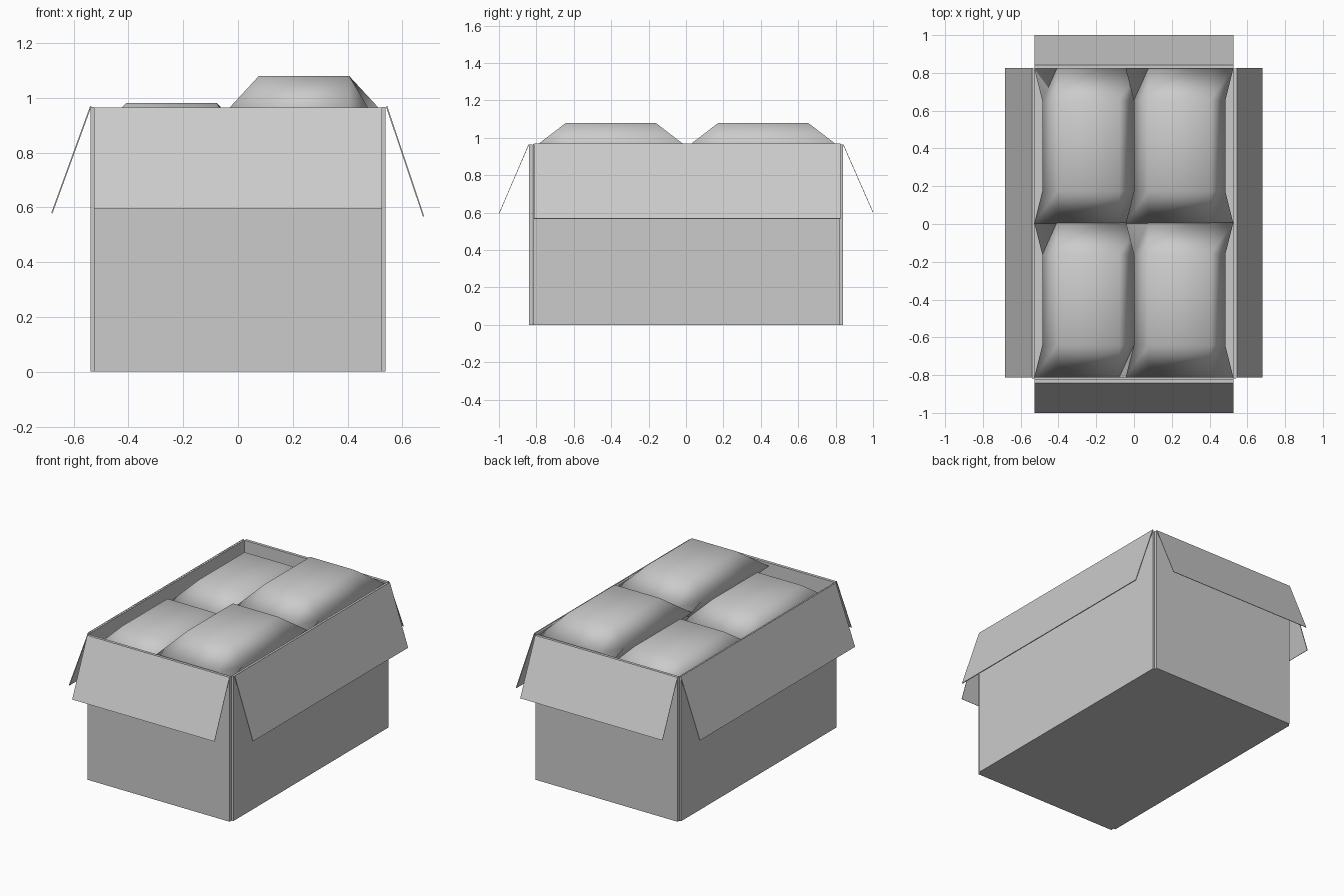
import bpy, bmesh
from mathutils import Vector

if "Cube" in bpy.data.objects:
    bpy.data.objects.remove(bpy.data.objects["Cube"])


def finish(name, bm, smooth=False):
    bmesh.ops.recalc_face_normals(bm, faces=bm.faces)
    for f in bm.faces:
        f.smooth = smooth
    mesh = bpy.data.meshes.new(name)
    bm.to_mesh(mesh)
    bm.free()
    obj = bpy.data.objects.new(name, mesh)
    bpy.context.collection.objects.link(obj)
    return obj


def box(name, lo, hi):
    lo, hi = Vector(lo), Vector(hi)
    bm = bmesh.new()
    bmesh.ops.create_cube(bm, size=1)
    for v in bm.verts:
        v.co = (lo + hi) / 2 + v.co * (hi - lo)
    return finish(name, bm)


def flap(name, axis, top, bottom, a, b, thick=0.005):
    """Thin sloping panel; top/bottom are (outward, z), a..b is the span along the rim."""
    bm = bmesh.new()
    t, u = Vector(top), Vector(bottom)
    inward = Vector((-0.94 if t.x > 0 else 0.94, -0.33)) * thick
    rings = []
    for s in (a, b):
        ring = []
        for p in (t, u, u + inward, t + inward):
            co = (p.x, s, p.y) if axis == 'x' else (s, p.x, p.y)
            ring.append(bm.verts.new(co))
        rings.append(ring)
        bm.faces.new(ring)
    for i in range(4):
        j = (i + 1) % 4
        bm.faces.new((rings[0][i], rings[0][j], rings[1][j], rings[1][i]))
    return finish(name, bm)


def pillow(name, cx, cy, cz, height=0.13):
    """Puffed bag: 4 x 4 point grid above and below a shared seam, sides pinched in."""
    bm = bmesh.new()
    xs, ys = (-0.285, -0.165, 0.165, 0.285), (-0.41, -0.24, 0.24, 0.41)
    seam = {}
    for side in (1, -1):
        grid = {}
        for i, x in enumerate(xs):
            for j, y in enumerate(ys):
                rim = i in (0, 3) or j in (0, 3)
                if rim and (i, j) in seam:
                    grid[i, j] = seam[i, j]
                    continue
                px = x * 0.85 if i in (0, 3) and j in (1, 2) else x
                v = bm.verts.new((cx + px, cy + y, cz + (0 if rim else side * height)))
                grid[i, j] = v
                if rim:
                    seam[i, j] = v
        for i in range(3):
            for j in range(3):
                bm.faces.new((grid[i, j], grid[i + 1, j], grid[i + 1, j + 1], grid[i, j + 1]))
    return finish(name, bm, smooth=True)


# Carton: floor and four separate wall panels
box("carton_floor", (-0.526, -0.83, 0), (0.526, 0.83, 0.008))
for side, s in (("left", -1), ("right", 1)):
    x = sorted((s * 0.526, s * 0.539))
    box(side + "_wall", (x[0], -0.818, 0), (x[1], 0.822, 0.967))
for side, s in (("front", -1), ("back", 1)):
    y = sorted((s * 0.822, s * 0.84))
    box(side + "_wall", (-0.526, y[0], 0), (0.526, y[1], 0.965))

# Open flaps folded outward and down
flap("left_flap", 'x', (-0.54, 0.97), (-0.682, 0.58), -0.812, 0.826)
flap("right_flap", 'x', (0.545, 0.97), (0.68, 0.568), -0.812, 0.826)
flap("front_flap", 'y', (-0.842, 0.965), (-1.0, 0.597), -0.526, 0.526, 0.003)
flap("back_flap", 'y', (0.842, 0.965), (1.0, 0.605), -0.526, 0.526, 0.003)

# Four bags, the right pair sitting higher
for side, cx, cz in (("left", -0.243, 0.852), ("right", 0.241, 0.95)):
    for end, cy in (("front", -0.402), ("back", 0.413)):
        pillow(f"{end}_{side}_bag", cx, cy, cz)
